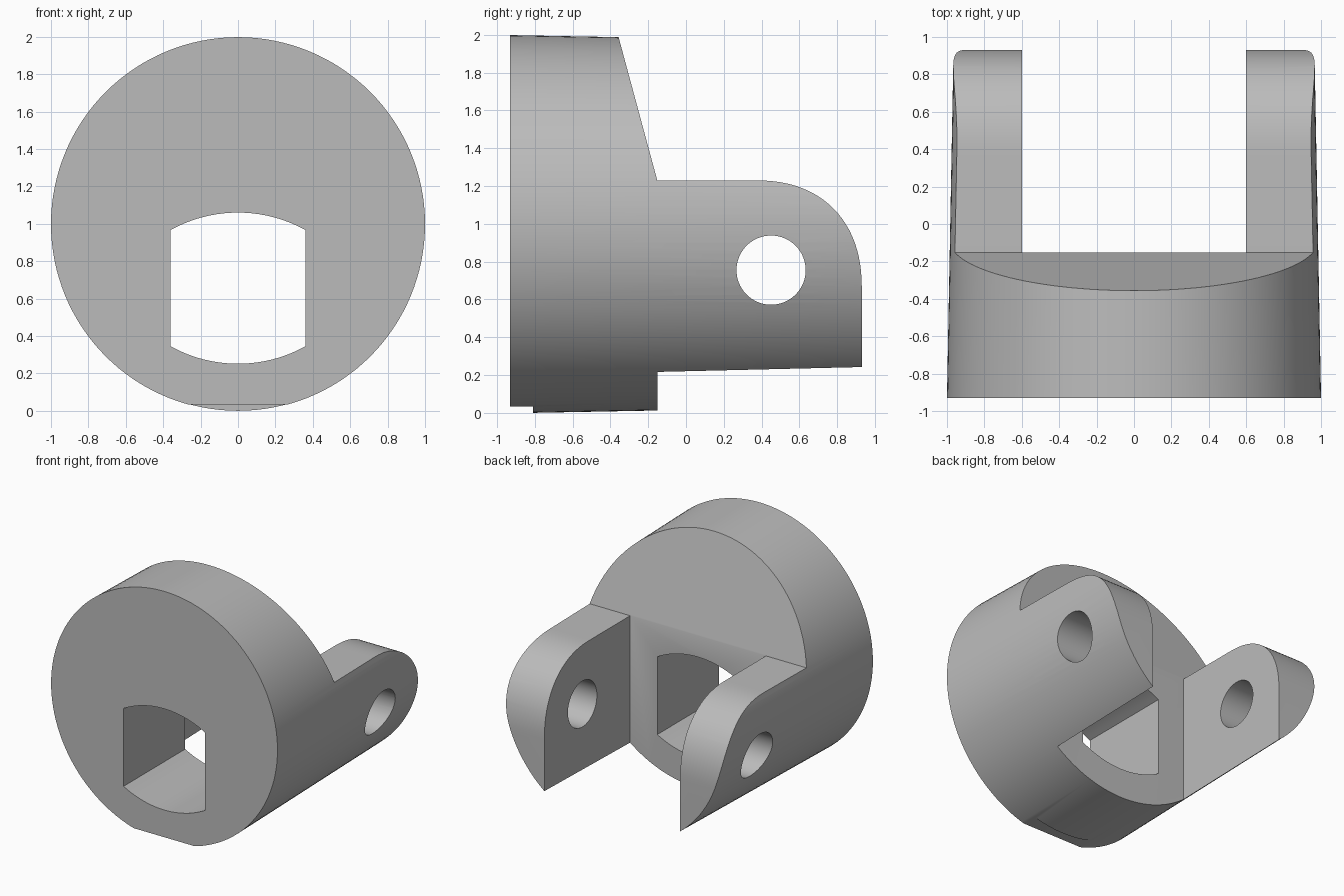
import bpy
import bmesh
import math
from mathutils import Vector

cube = bpy.data.objects.get("Cube")
if cube:
    bpy.data.objects.remove(cube, do_unlink=True)

grey = bpy.data.materials.new("plain grey")
grey.use_nodes = True
colour = (0.5, 0.5, 0.5, 1)
grey.diffuse_color = colour
grey.node_tree.nodes["Principled BSDF"].inputs["Base Color"].default_value = colour

FRONT, BACK, AXIS_Z = -0.93, 0.93, 0.998


def loft(name, loops):
    """Closed solid through matching point loops."""
    bm = bmesh.new()
    rings = [[bm.verts.new(p) for p in loop] for loop in loops]
    for a, b in zip(rings, rings[1:]):
        n = len(a)
        for i in range(n):
            j = (i + 1) % n
            bm.faces.new((a[i], a[j], b[j], b[i]))
    bm.faces.new(rings[0])
    bm.faces.new(rings[-1])
    bmesh.ops.recalc_face_normals(bm, faces=bm.faces)
    mesh = bpy.data.meshes.new(name)
    bm.to_mesh(mesh)
    bm.free()
    mesh.materials.append(grey)
    obj = bpy.data.objects.new(name, mesh)
    bpy.context.collection.objects.link(obj)
    return obj


def along_y(name, points, y0, y1):
    return loft(name, [[(x, y, z) for x, z in points] for y in (y0, y1)])


def along_x(name, points, x0, x1):
    return loft(name, [[(x, y, z) for y, z in points] for x in (x0, x1)])


def circle(cx, cy, r, n):
    return [(cx + r * math.cos(2 * math.pi * i / n),
             cy + r * math.sin(2 * math.pi * i / n)) for i in range(n)]


def box(name, low, high):
    lo, hi = Vector(low), Vector(high)
    points = [(lo.y, lo.z), (hi.y, lo.z), (hi.y, hi.z), (lo.y, hi.z)]
    return along_x(name, points, lo.x, hi.x)


# Slightly tapered round body
body = loft("clevis_body", [[(x, y, z) for x, z in circle(0, AXIS_Z, r, 128)]
                            for y, r in ((FRONT, 1.0), (BACK, 0.965))])

# Side outline: sloped shoulder, then ears with a rounded end
ear_curve = []
for i in range(25):
    t = math.pi / 2 * (1 - i / 24)
    c, s = max(math.cos(t), 0), max(math.sin(t), 0)
    ear_curve.append((0.36 + 0.57 * c ** (2 / 2.3), 0.65 + 0.58 * s ** (2 / 2.3)))
outline = [(-1.2, -0.2), (-1.2, 2.2), (-0.414, 2.2), (-0.152, 1.23)]
outline += ear_curve + [(BACK, -0.2)]
side_outline = along_x("side_outline_cutter", outline, -1.2, 1.2)

# Slot between the ears
slot = box("slot_cutter", (-0.6, -0.152, -0.3), (0.6, 1.3, 2.3))

# Cross pin hole through both ears
pin_hole = along_x("pin_hole_cutter", circle(0.45, 0.755, 0.183, 64), -1.3, 1.3)

# Shaft opening with flat sides and bowed top and bottom
half, radius = 0.36, 0.743
arc = [half * (1 - i / 10) for i in range(21)]
bow = [math.sqrt(radius ** 2 - x * x) - radius for x in arc]
opening = [(x, 1.06 + b) for x, b in zip(arc, bow)]
opening += [(-x, 0.252 - b) for x, b in zip(arc, bow)]
shaft_hole = along_y("shaft_hole_cutter", opening, -1.2, 0.2)

# Small flat under the front rim
rim_flat = box("rim_flat_cutter", (-0.6, -1.2, -0.3), (0.6, -0.81, 0.035))

cuts = [(side_outline, "INTERSECT"), (slot, "DIFFERENCE"), (pin_hole, "DIFFERENCE"),
        (shaft_hole, "DIFFERENCE"), (rim_flat, "DIFFERENCE")]
for cutter, operation in cuts:
    mod = body.modifiers.new(cutter.name, "BOOLEAN")
    mod.operation = operation
    mod.solver = "EXACT"
    mod.object = cutter

# Bake the cuts and drop the cutters
bpy.context.view_layer.update()
evaluated = body.evaluated_get(bpy.context.evaluated_depsgraph_get())
result = bpy.data.meshes.new_from_object(evaluated)
body.modifiers.clear()
body.data = result
for cutter, operation in cuts:
    bpy.data.objects.remove(cutter, do_unlink=True)

bpy.ops.object.select_all(action="DESELECT")
body.select_set(True)
bpy.context.view_layer.objects.active = body
bpy.ops.object.shade_smooth_by_angle(angle=math.radians(25))
